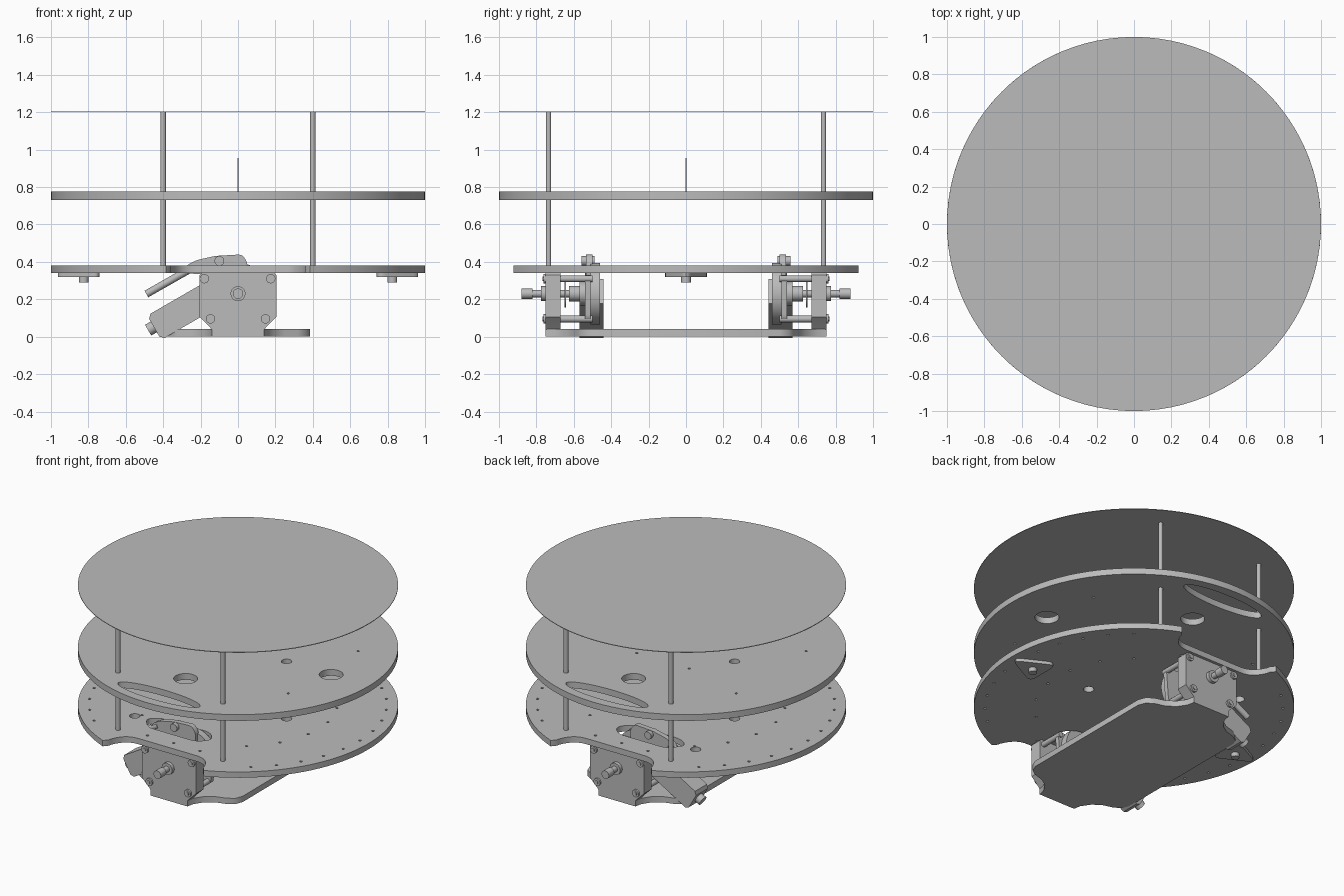
import bpy, bmesh, math
from mathutils import Vector

cube = bpy.data.objects.get("Cube")
if cube:
    bpy.data.objects.remove(cube)

grey = bpy.data.materials.new("plain grey")
grey.use_nodes = True
grey.diffuse_color = (0.5, 0.5, 0.5, 1)
grey.node_tree.nodes["Principled BSDF"].inputs["Base Color"].default_value = (0.5, 0.5, 0.5, 1)


def ellipse(cx, cy, rx, ry=None, n=32):
    ry = ry or rx
    return [(cx + rx * math.cos(math.tau * i / n), cy + ry * math.sin(math.tau * i / n)) for i in range(n)]


def rounded(points, r, steps=6):
    """Round every corner of a closed outline."""
    out = []
    for i, p in enumerate(points):
        p = Vector(p)
        a, b = Vector(points[i - 1]) - p, Vector(points[(i + 1) % len(points)]) - p
        k = min(r, a.length * 0.45, b.length * 0.45)
        s, e = p + a.normalized() * k, p + b.normalized() * k
        for j in range(steps + 1):
            t = j / steps
            out.append(tuple(s * (1 - t) ** 2 + p * 2 * t * (1 - t) + e * t * t))
    return out


def finish(name, bm):
    bmesh.ops.remove_doubles(bm, verts=bm.verts, dist=0.0001)
    bmesh.ops.recalc_face_normals(bm, faces=bm.faces)
    mesh = bpy.data.meshes.new(name)
    bm.to_mesh(mesh)
    bm.free()
    mesh.materials.append(grey)
    obj = bpy.data.objects.new(name, mesh)
    bpy.context.collection.objects.link(obj)
    bpy.ops.object.select_all(action='DESELECT')
    obj.select_set(True)
    bpy.context.view_layer.objects.active = obj
    bpy.ops.object.shade_smooth_by_angle(angle=math.radians(35))
    return obj


def slab(name, loops, a, b, axis='z'):
    """Extrude an outline with holes from a to b along z or y."""
    curve = bpy.data.curves.new(name + "_outline", 'CURVE')
    curve.dimensions = '2D'
    curve.fill_mode = 'BOTH'
    curve.extrude = abs(b - a) / 2
    for loop in loops:
        spline = curve.splines.new('POLY')
        spline.points.add(len(loop) - 1)
        for pt, (x, y) in zip(spline.points, loop):
            pt.co = (x, y, 0, 1)
        spline.use_cyclic_u = True
    temp = bpy.data.objects.new(name + "_outline", curve)
    bpy.context.collection.objects.link(temp)
    deps = bpy.context.evaluated_depsgraph_get()
    mesh = bpy.data.meshes.new_from_object(temp.evaluated_get(deps))
    bm = bmesh.new()
    bm.from_mesh(mesh)
    bpy.data.objects.remove(temp)
    bpy.data.meshes.remove(mesh)
    mid = (a + b) / 2
    for v in bm.verts:
        x, y, z = v.co
        v.co = (x, y, z + mid) if axis == 'z' else (x, z + mid, y)
    return finish(name, bm)


def rod(name, p, q, r, n=20):
    p, q = Vector(p), Vector(q)
    bm = bmesh.new()
    bmesh.ops.create_cone(bm, cap_ends=True, segments=n, radius1=r, radius2=r, depth=(q - p).length)
    turn = (q - p).to_track_quat('Z', 'Y').to_matrix()
    for v in bm.verts:
        v.co = turn @ v.co + (p + q) / 2
    return finish(name, bm)


def dot(x, y, r=0.009):
    return ellipse(x, y, r, n=8)


# Top disc and centre needle
slab("top_disc", [ellipse(0, 0, 1, n=96)], 1.201, 1.205)
rod("centre_needle", (0, 0, 0.77), (0, 0, 0.955), 0.003, 8)

# Middle deck with slots and holes
holes = [ellipse(0.71, 0, 0.075)]
for s in (-1, 1):
    holes += [ellipse(0, s * 0.57, 0.075), ellipse(0, s * 0.86, 0.31, 0.075, 48), ellipse(s * 0.37, 0, 0.033)]
    holes += [dot(0.65, s * 0.38), dot(-0.65, s * 0.38), dot(s * 0.2, 0.25)]
slab("middle_deck", [ellipse(0, 0, 1, n=96)] + holes, 0.732, 0.775)

# Lower deck: disc with a rounded notch at front and back
start = math.acos(0.385)
arc = [start - 2 * start * i / 40 for i in range(41)]
right = [(math.cos(t), math.sin(t)) for t in arc]
notch = rounded([(0.385, -0.923), (0.3, -0.77), (-0.3, -0.77), (-0.385, -0.923)], 0.08)
notch = [p for p in notch if p[1] > -0.9]
left = [(-x, -y) for x, y in right]
outline = right + notch + left + [(-x, -y) for x, y in notch]
holes = []
for s in (-1, 1):
    holes.append(rounded([(-0.35, s * 0.5), (-0.27, s * 0.6), (0.1, s * 0.6),
                          (0.17, s * 0.52), (0.1, s * 0.44), (-0.27, s * 0.44)], 0.05))
    holes += [ellipse(s * 0.37, 0, 0.033), ellipse(-0.43, s * 0.51, 0.033)]
    for k in range(-5, 6):
        t = math.radians(k * 10)
        holes.append(dot(s * 0.93 * math.cos(t), 0.93 * math.sin(t)))
        if k % 2:
            holes.append(dot(s * 0.62 * math.cos(t), 0.62 * math.sin(t)))
    holes += [dot(x, s * 0.7) for x in (-0.2, 0, 0.2)]
slab("lower_deck", [outline] + holes, 0.34, 0.38)

# Base plate with scooped corners
corner = [(0.385, 0.5), (0.365, 0.55), (0.32, 0.58), (0.25, 0.6), (0.19, 0.64), (0.15, 0.7), (0.14, 0.75)]
half = corner + [(-x, y) for x, y in reversed(corner)]
slab("base_plate", [half + [(-x, -y) for x, y in half]], 0, 0.04)

# Four standing posts
for sx in (-1, 1):
    for sy in (-1, 1):
        side = ("front" if sy < 0 else "back") + ("_left" if sx > 0 else "_right")
        rod(side + "_post", (sx * 0.4, sy * 0.735, 0.36), (sx * 0.4, sy * 0.735, 1.202), 0.0145)

# Ball casters on triangular brackets
for s in (-1, 1):
    side = "left" if s > 0 else "right"
    tri = rounded([(s * 0.74, -0.13), (s * 0.99, 0), (s * 0.74, 0.13)], 0.06)
    slab(side + "_caster_bracket", [tri], 0.318, 0.341)
    rod(side + "_caster_nub", (s * 0.825, 0, 0.29), (s * 0.825, 0, 0.32), 0.026)

# Drive units, mirrored front and back
u = Vector((-0.866, -0.5))
w = Vector((0.5, -0.866))
for s in (-1, 1):
    side = "front" if s < 0 else "back"

    def bar(name, x, z, y0, y1, r, n=20):
        rod(side + "_" + name, (x, s * y0, z), (x, s * y1, z), r, n)

    # Mounting plate, bolts and spacers
    face = [(-0.205, 0.33), (-0.195, 0.34), (0.195, 0.34), (0.205, 0.33), (0.205, 0.105), (0.15, 0.05),
            (0.14, 0.038), (-0.14, 0.038), (-0.15, 0.05), (-0.205, 0.105)]
    slab(side + "_mount_plate", [face], s * 0.67, s * 0.75, 'y')
    for i, (x, z) in enumerate([(-0.18, 0.31), (0.175, 0.31), (-0.147, 0.095), (0.147, 0.095)]):
        bar("bolt_%d" % i, x, z, 0.74, 0.762, 0.025)
        bar("bolt_socket_%d" % i, x, z, 0.76, 0.768, 0.013, 6)
        bar("spacer_%d" % i, x, z, 0.5, 0.68, 0.018)
    # Axle with collars
    bar("axle", 0, 0.23, 0.48, 0.86, 0.02)
    bar("axle_tip", 0, 0.23, 0.82, 0.88, 0.028)
    bar("axle_collar", 0, 0.23, 0.74, 0.775, 0.04)
    bar("axle_flange", 0, 0.23, 0.642, 0.65, 0.075)
    bar("axle_sleeve", 0, 0.23, 0.56, 0.625, 0.042)
    bar("axle_hub", 0, 0.23, 0.5, 0.57, 0.065)
    # Gear housing
    bar("gear_housing", 0, 0.23, 0.46, 0.51, 0.165, 40)
    web = rounded([(-0.17, 0.33), (0.19, 0.33), (0.17, 0.08), (-0.17, 0.08)], 0.04)
    slab(side + "_housing_web", [web], s * 0.51, s * 0.54, 'y')
    lever = [(-0.3, 0.34), (-0.27, 0.385), (-0.22, 0.41), (-0.12, 0.432), (0.02, 0.44), (0.05, 0.4), (0.05, 0.32)]
    slab(side + "_lever", [rounded(lever, 0.02, 3), ellipse(-0.1, 0.405, 0.012, n=12)], s * 0.5, s * 0.535, 'y')
    bar("lever_pivot", -0.1, 0.405, 0.49, 0.56, 0.026)
    # Slanted motor with end cap and tie rod
    c = Vector((-0.14, 0.295))
    body = [c - w * 0.015, c + u * 0.37 - w * 0.015, c + u * 0.39 + w * 0.005,
            c + u * 0.39 + w * 0.115, c + u * 0.37 + w * 0.135, c + w * 0.135]
    slab(side + "_motor", [[tuple(p) for p in body]], s * 0.44, s * 0.57, 'y')
    cap, end = c + u * 0.38 + w * 0.055, c + u * 0.425 + w * 0.055
    rod(side + "_motor_cap", (cap.x, s * 0.505, cap.y), (end.x, s * 0.505, end.y), 0.033)
    rod(side + "_tie_rod", (-0.49, s * 0.52, 0.228), (-0.24, s * 0.52, 0.37), 0.02)
